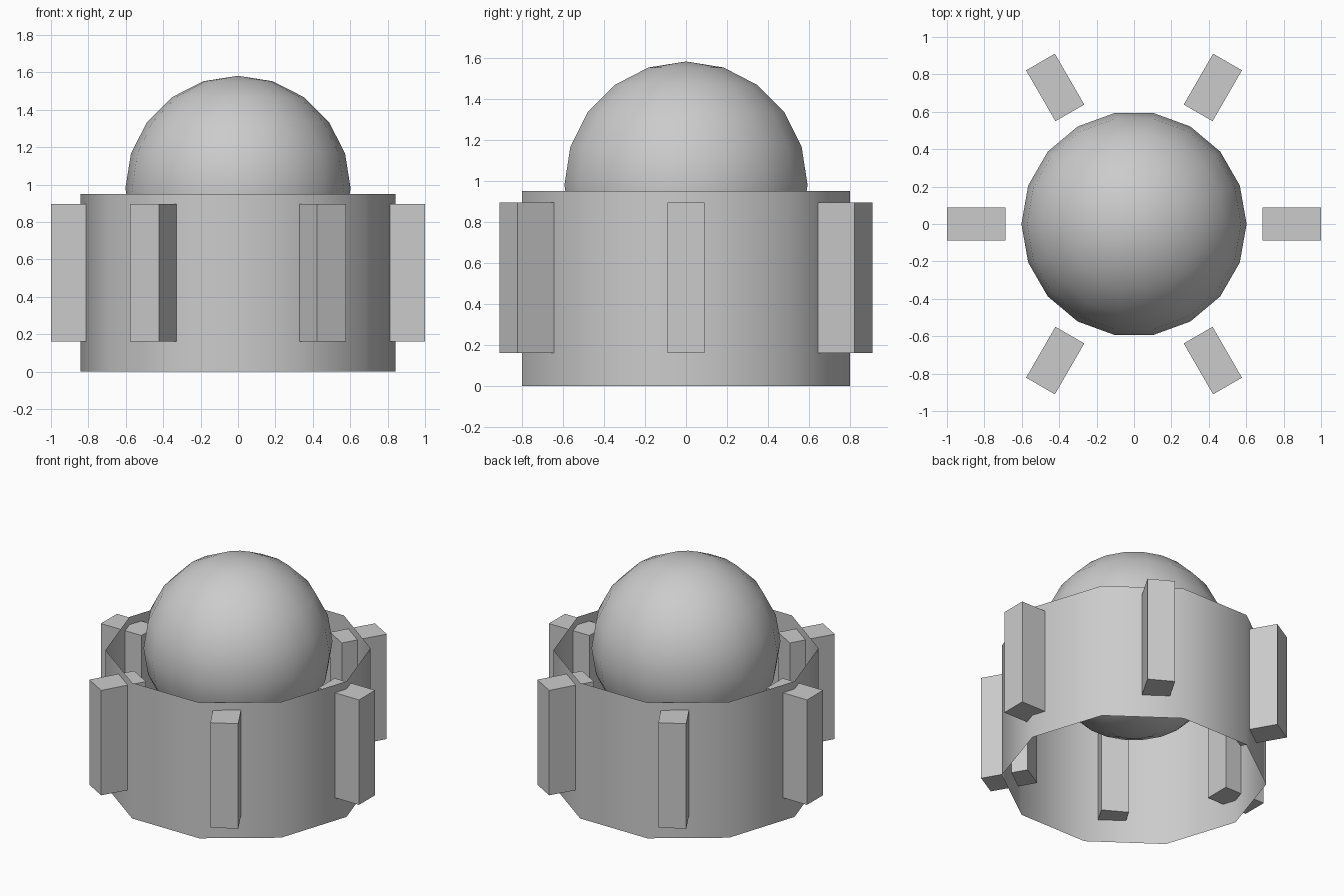
import bpy, bmesh
from math import sin, cos, pi
from mathutils import Matrix

if "Cube" in bpy.data.objects:
    bpy.data.objects.remove(bpy.data.objects["Cube"])


def finish(bm, name, smooth):
    bmesh.ops.recalc_face_normals(bm, faces=bm.faces)
    for f in bm.faces:
        f.smooth = smooth
    mesh = bpy.data.meshes.new(name)
    bm.to_mesh(mesh)
    bm.free()
    obj = bpy.data.objects.new(name, mesh)
    bpy.context.collection.objects.link(obj)
    return obj


def lathe(name, profile, sides):
    """Revolve (radius, z) points about z, with a corner on the x axis."""
    bm = bmesh.new()
    verts = [bm.verts.new((r, 0, z)) for r, z in profile]
    edges = [bm.edges.new(pair) for pair in zip(verts, verts[1:])]
    bmesh.ops.spin(bm, geom=verts + edges, cent=(0, 0, 0), axis=(0, 0, 1),
                   angle=2 * pi, steps=sides, use_duplicate=False)
    bmesh.ops.remove_doubles(bm, verts=bm.verts, dist=1e-4)
    return finish(bm, name, True)


# Open ten-sided wall, no caps
lathe("ring_wall", [(0.841, 0.0), (0.841, 0.95)], 10)

# Full ball sitting inside the wall
R, RINGS, CENTRE = 0.602, 10, 0.98
lathe("ball", [(R * sin(pi * i / RINGS), CENTRE - R * cos(pi * i / RINGS))
               for i in range(RINGS + 1)], 18)

# Six upright blocks poking through the wall
for i in range(6):
    bm = bmesh.new()
    bmesh.ops.create_cube(bm, size=1, matrix=(
        Matrix.Rotation(i * pi / 3, 4, 'Z')
        @ Matrix.Translation((0.843, 0, 0.528))
        @ Matrix.Diagonal((0.314, 0.178, 0.735, 1))))
    finish(bm, f"block_{i + 1}", False)
